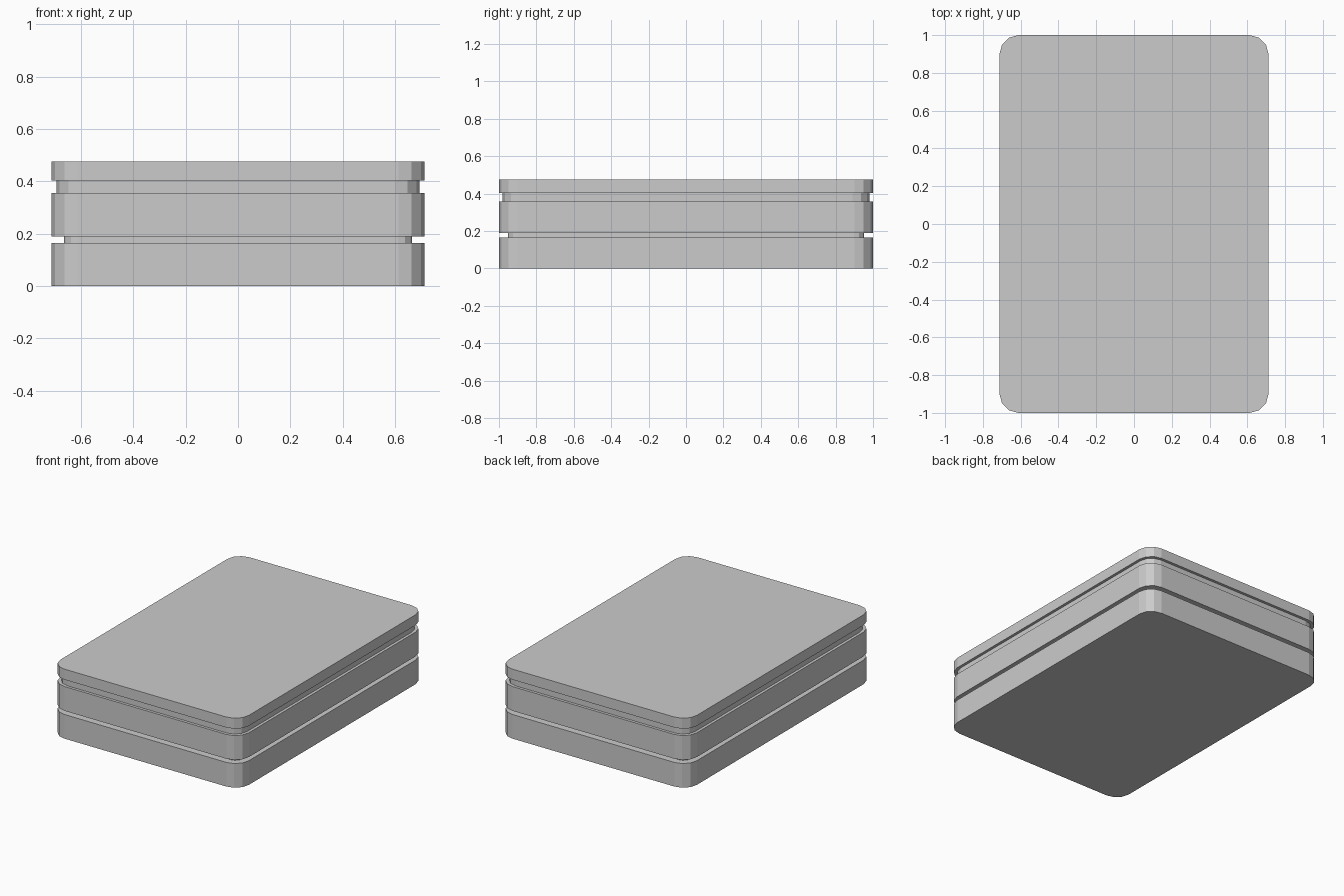
import bpy, bmesh
from math import sin, cos, pi

if "Cube" in bpy.data.objects:
    bpy.data.objects.remove(bpy.data.objects["Cube"])

HALF_X, HALF_Y = 0.712, 1.0
CORNER_STEPS = 3


def rounded_slab(name, z0, z1, inset=0.0, radius=0.1):
    """Flat-shaded slab with faceted round vertical corners."""
    cx, cy = HALF_X - inset - radius, HALF_Y - inset - radius
    bm = bmesh.new()
    ring = []
    for q, (sx, sy) in enumerate([(1, 1), (-1, 1), (-1, -1), (1, -1)]):
        for i in range(CORNER_STEPS + 1):
            a = (q + i / CORNER_STEPS) * pi / 2
            ring.append(bm.verts.new((sx * cx + radius * cos(a),
                                      sy * cy + radius * sin(a), z0)))
    base = bm.faces.new(ring)
    top = bmesh.ops.extrude_face_region(bm, geom=[base], use_keep_orig=True)["geom"]
    verts = [g for g in top if isinstance(g, bmesh.types.BMVert)]
    bmesh.ops.translate(bm, verts=verts, vec=(0, 0, z1 - z0))
    bmesh.ops.recalc_face_normals(bm, faces=bm.faces)
    mesh = bpy.data.meshes.new(name)
    bm.to_mesh(mesh)
    bm.free()
    ob = bpy.data.objects.new(name, mesh)
    bpy.context.collection.objects.link(ob)
    return ob


# Stacked trays and lid, with recessed necks between them
rounded_slab("bottom_tray", 0.0, 0.165)
rounded_slab("lower_neck", 0.155, 0.20, inset=0.047, radius=0.055)
rounded_slab("middle_tray", 0.19, 0.356)
rounded_slab("upper_neck", 0.346, 0.413, inset=0.019, radius=0.092)
rounded_slab("lid", 0.403, 0.475)
